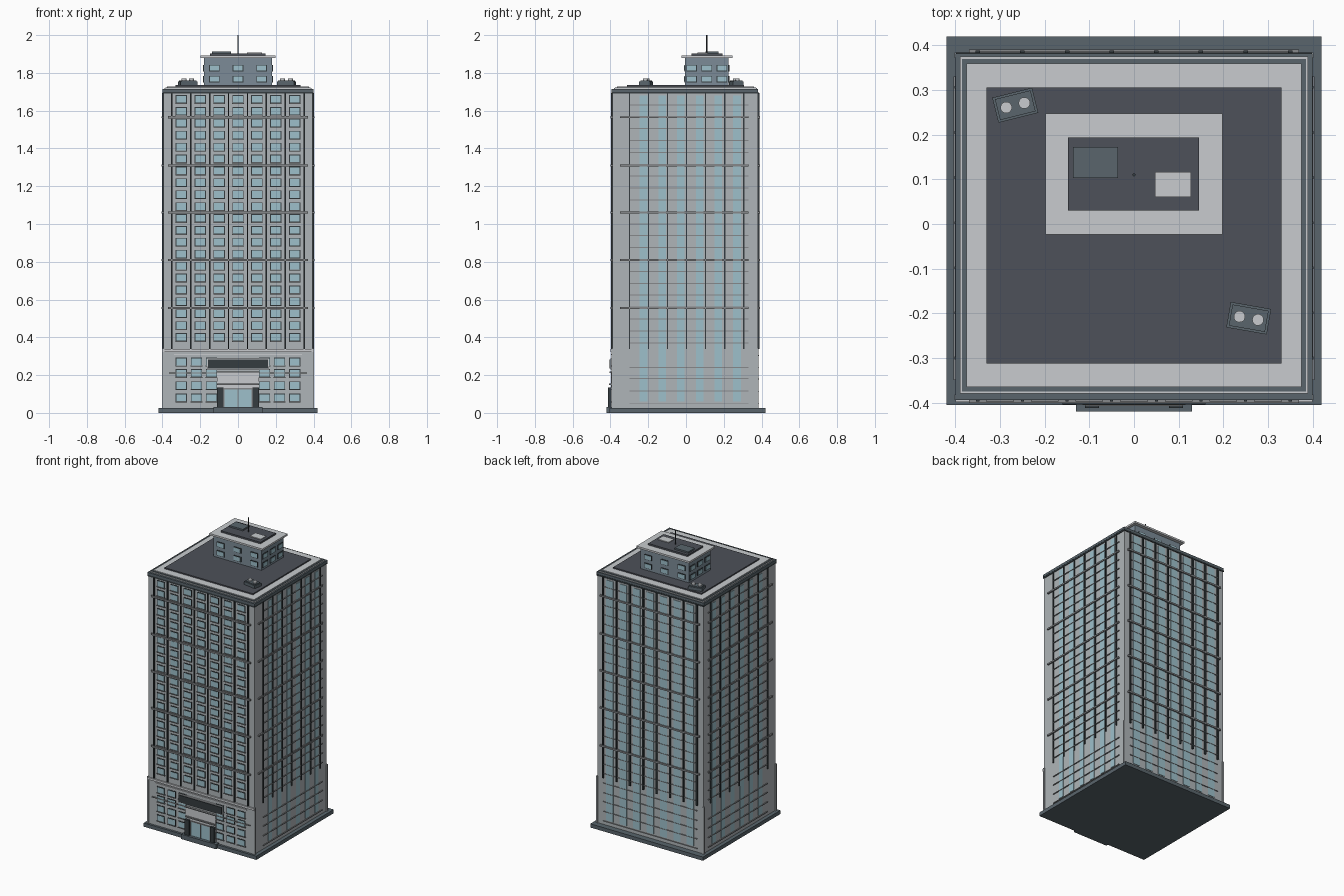
import bpy, bmesh
from math import radians
from mathutils import Matrix, Vector

if "Cube" in bpy.data.objects:
    bpy.data.objects.remove(bpy.data.objects["Cube"])


def material(name, rgb):
    m = bpy.data.materials.new(name)
    m.diffuse_color = (*rgb, 1)
    m.use_nodes = True
    m.node_tree.nodes["Principled BSDF"].inputs["Base Color"].default_value = m.diffuse_color
    return m


WALL = material("wall", (0.43, 0.46, 0.48))
GLASS = material("glass", (0.34, 0.53, 0.60))
DARK = material("dark_metal", (0.035, 0.045, 0.05))
ROOF = material("roofing", (0.075, 0.083, 0.10))
TRIM = material("pale_trim", (0.58, 0.60, 0.62))
STEEL = material("steel_grey", (0.10, 0.13, 0.15))
BLUE = material("penthouse_wall", (0.20, 0.26, 0.31))
LEDGE = material("ledge_grey", (0.24, 0.25, 0.26))


def boxes(name, items, mat):
    """One object from many (x0, x1, y0, y1, z0, z1) boxes."""
    bm = bmesh.new()
    for x0, x1, y0, y1, z0, z1 in items:
        m = Matrix.Translation(((x0 + x1) / 2, (y0 + y1) / 2, (z0 + z1) / 2)) @ \
            Matrix.Diagonal((abs(x1 - x0), abs(y1 - y0), abs(z1 - z0), 1))
        bmesh.ops.create_cube(bm, size=1, matrix=m)
    me = bpy.data.meshes.new(name)
    bm.to_mesh(me)
    bm.free()
    me.materials.append(mat)
    ob = bpy.data.objects.new(name, me)
    bpy.context.collection.objects.link(ob)
    return ob


def cylinder(name, r, h, loc, mat, sides=16, parent=None):
    bm = bmesh.new()
    bmesh.ops.create_cone(bm, cap_ends=True, segments=sides, radius1=r, radius2=r, depth=h)
    me = bpy.data.meshes.new(name)
    bm.to_mesh(me)
    bm.free()
    me.materials.append(mat)
    ob = bpy.data.objects.new(name, me)
    ob.location = loc
    ob.parent = parent
    bpy.context.collection.objects.link(ob)
    return ob


def on_face(side, box):
    """Map (u0, u1, depth_in, depth_out, z0, z1) onto a wall plane of the given rectangle."""
    (kind, plane), (u0, u1, a, b, z0, z1) = side, box
    s = 1 if plane > 0 and kind != "front" else -1
    p, q = sorted((plane + s * -a, plane + s * b))
    return (p, q, u0, u1, z0, z1) if kind == "side" else (u0, u1, p, q, z0, z1)


def slab(u, w, z, h, out, sunk=0.004):
    return (u - w / 2, u + w / 2, sunk, out, z - h / 2, z + h / 2)


# plinth, tower shaft and entrance step
boxes("ground_plinth", [(-0.42, 0.42, -0.405, 0.42, 0, 0.025)], STEEL)
boxes("tower_shaft", [(-0.395, 0.395, -0.39, 0.38, 0.02, 1.70)], WALL)
boxes("podium_corner_trim", [(sx * 0.396 - 0.006, sx * 0.396 + 0.006, y - 0.006, y + 0.006, 0.025, 0.34)
                             for sx in (-1, 1) for y in (-0.388, 0.378)], WALL)

rows = [0.40 + 0.063 * i for i in range(21)]
low_rows = [0.08, 0.145, 0.21, 0.27]
bands = [0.555, 0.81, 1.06, 1.31, 1.565]
cols = [-0.3 + 0.1 * i for i in range(7)]
ribs = [-0.35 + 0.1 * i for i in range(8)]
side_cols = [-0.225 + 0.099 * i for i in range(6)]
side_ribs = [-0.30 + 0.101 * i for i in range(7)]
FRONT, BACK = ("front", -0.39), ("back", 0.38)
LEFT, RIGHT = ("side", -0.395), ("side", 0.395)

# front windows: dark frame, glass pane and projecting sill
spots = [(x, z) for x in cols for z in rows]
spots += [(s * x, z) for s in (-1, 1) for x in (0.14, 0.22, 0.30) for z in low_rows]
boxes("front_window_frames", [on_face(FRONT, slab(x, 0.060, z, 0.044, 0.003)) for x, z in spots], DARK)
boxes("front_window_glass", [on_face(FRONT, slab(x, 0.052, z, 0.036, 0.0045)) for x, z in spots], GLASS)
boxes("front_window_sills", [on_face(FRONT, slab(x, 0.062, z - 0.022, 0.004, 0.008)) for x, z in spots], LEDGE)

# front ribs and belt ledges
boxes("front_ribs", [on_face(FRONT, slab(x, 0.007, 1.017, 1.355, 0.008)) for x in ribs], DARK)
boxes("front_belt_ledges", [on_face(FRONT, slab(0, 0.74, z, 0.011, 0.011)) for z in bands], LEDGE)
boxes("front_podium_ledges", [on_face(FRONT, slab(0, 0.80, 0.330, 0.014, 0.009)),
                              on_face(FRONT, slab(0, 0.68, 0.310, 0.006, 0.006))], TRIM)
boxes("front_low_ledges", [on_face(FRONT, slab(s * 0.24, 0.25, 0.212, 0.005, 0.008))
                           for s in (-1, 1)], LEDGE)

# back wall: tall glass strips with ribs and floor bars
boxes("back_glass_strips", [on_face(BACK, slab(x, 0.052, 0.87, 1.62, 0.004)) for x in cols], GLASS)
boxes("back_ribs", [on_face(BACK, slab(x, 0.010, 1.017, 1.355, 0.009)) for x in ribs], DARK)
boxes("back_belt_ledges", [on_face(BACK, slab(0, 0.74, z, 0.011, 0.011)) for z in bands], LEDGE)
boxes("back_floor_bars", [on_face(BACK, slab(0, 0.70, z - 0.031, 0.004, 0.006))
                          for z in rows + low_rows + [0.335]], LEDGE)

# left and right walls: glass strips, ribs, floor sills
for label, side in (("left", LEFT), ("right", RIGHT)):
    boxes(label + "_glass_strips", [on_face(side, slab(y, 0.040, 0.87, 1.62, 0.003))
                                    for y in side_cols], GLASS)
    boxes(label + "_ribs", [on_face(side, slab(y, 0.006, 1.017, 1.355, 0.007))
                            for y in side_ribs], DARK)
    boxes(label + "_floor_sills", [on_face(side, slab(0.016, 0.63, z - 0.029, 0.005, 0.006))
                                   for z in rows + low_rows], LEDGE)
    boxes(label + "_belt_ledges", [on_face(side, slab(-0.01, 0.68, z, 0.010, 0.009))
                                   for z in bands], LEDGE)

# entrance: surround, doors, side piers, canopy, step and blank sign panel
boxes("entrance_surround", [(-0.112, 0.112, -0.398, -0.38, 0.025, 0.215)], TRIM)
boxes("entrance_doors", [(s * 0.037 - 0.034, s * 0.037 + 0.034, -0.401, -0.39, 0.03, 0.125)
                         for s in (-1, 1)], GLASS)
boxes("door_frame", [(-0.075, 0.075, -0.403, -0.39, 0.125, 0.131)] +
      [(x - 0.002, x + 0.002, -0.403, -0.39, 0.025, 0.128) for x in (-0.073, 0, 0.073)], LEDGE)
boxes("entrance_piers", [(s * 0.094 - 0.016, s * 0.094 + 0.016, -0.412, -0.39, 0.025, 0.135)
                         for s in (-1, 1)], DARK)
boxes("entrance_canopy", [(-0.11, 0.11, -0.408, -0.39, 0.148, 0.156),
                          (-0.115, 0.115, -0.405, -0.39, 0.212, 0.218)], LEDGE)
boxes("entrance_step", [(-0.13, 0.13, -0.42, -0.39, 0, 0.032)], STEEL)
boxes("sign_rim", [(-0.165, 0.165, -0.399, -0.39, 0.230, 0.288)], TRIM)
boxes("sign_panel", [(-0.160, 0.160, -0.404, -0.39, 0.235, 0.283)], DARK)

# main roof: stepped cornice, gravel border and dark deck
boxes("cornice_shadow_band", [(-0.399, 0.399, -0.394, 0.384, 1.690, 1.700)], DARK)
boxes("cornice", [(-0.400, 0.400, -0.394, 0.382, 1.700, 1.716)], STEEL)
boxes("cornice_white_line", [(-0.390, 0.390, -0.380, 0.375, 1.710, 1.720)], TRIM)
boxes("parapet_inner", [(-0.385, 0.385, -0.375, 0.370, 1.715, 1.723)], STEEL)
boxes("roof_border", [(-0.375, 0.375, -0.365, 0.360, 1.718, 1.727)], TRIM)
boxes("roof_deck", [(-0.330, 0.330, -0.312, 0.306, 1.72, 1.735)], ROOF)

# penthouse with windows on all sides
boxes("penthouse", [(-0.18, 0.18, -0.005, 0.225, 1.73, 1.88)], BLUE)
p_sides = [(("front", -0.005), (-0.125, 0, 0.125)), (("back", 0.225), (-0.125, 0, 0.125)),
           (("side", -0.18), (0.03, 0.11, 0.19)), (("side", 0.18), (0.03, 0.11, 0.19))]
p_spots = [(s, u, z) for s, us in p_sides for u in us for z in (1.767, 1.825)]
boxes("penthouse_window_frames", [on_face(s, slab(u, 0.056, z, 0.034, 0.004)) for s, u, z in p_spots], DARK)
boxes("penthouse_window_glass", [on_face(s, slab(u, 0.048, z, 0.027, 0.006)) for s, u, z in p_spots], GLASS)
boxes("penthouse_roof_slab", [(-0.198, 0.198, -0.024, 0.247, 1.879, 1.891)], TRIM)
boxes("penthouse_roof_deck", [(-0.148, 0.146, 0.030, 0.194, 1.89, 1.902)], ROOF)
boxes("penthouse_hatch", [(-0.137, -0.036, 0.103, 0.172, 1.90, 1.912)], STEEL)
boxes("penthouse_skylight", [(0.047, 0.128, 0.061, 0.117, 1.90, 1.907)], TRIM)
cylinder("antenna", 0.0035, 0.10, (0, 0.11, 1.95), DARK, 8)

# rooftop cooling units, each with a lid and two fans
for label, x, y, turn in (("left", -0.266, 0.266, 14), ("right", 0.257, -0.211, -10)):
    unit = boxes(label + "_cooling_unit", [(-0.046, 0.046, -0.029, 0.029, 0, 0.022)], STEEL)
    unit.location = (x, y, 1.733)
    unit.rotation_euler.z = radians(turn)
    lid = boxes(label + "_cooling_lid", [(-0.041, 0.041, -0.024, 0.024, 0.02, 0.027)], STEEL)
    lid.parent = unit
    for s in (-1, 1):
        cylinder(label + "_cooling_fan", 0.013, 0.012, (s * 0.021, 0, 0.030), TRIM, 16, unit)
